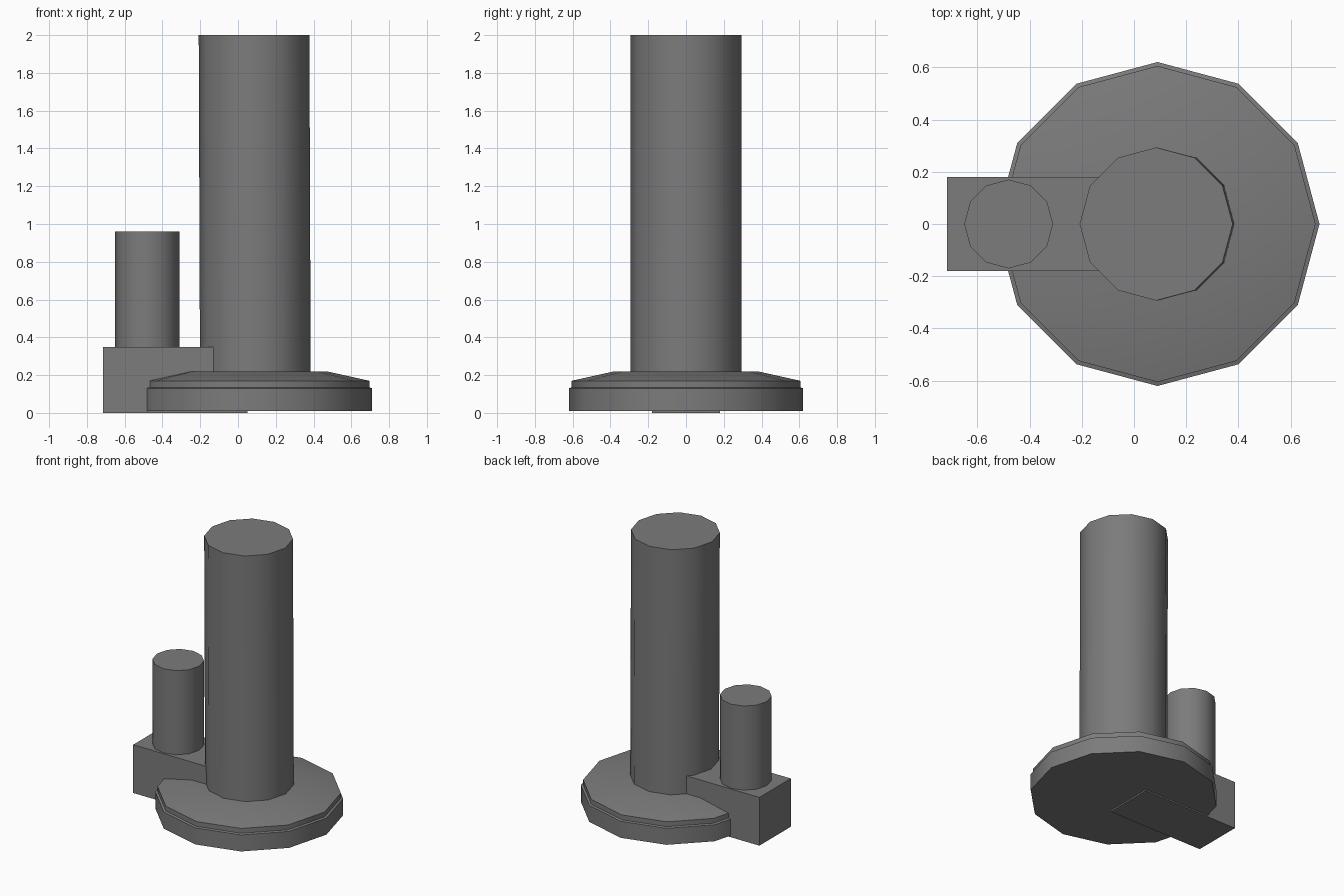
import bpy, bmesh, math

cube = bpy.data.objects.get("Cube")
if cube:
    bpy.data.objects.remove(cube, do_unlink=True)

SIDES = 12
grey = bpy.data.materials.new("mid_grey")
grey.use_nodes = True
colour = (0.2, 0.2, 0.2, 1.0)
grey.diffuse_color = colour
grey.node_tree.nodes["Principled BSDF"].inputs["Base Color"].default_value = colour


def finish(name, bm):
    """Turn a bmesh into a grey object, smooth around its sides."""
    bmesh.ops.recalc_face_normals(bm, faces=bm.faces)
    mesh = bpy.data.meshes.new(name)
    bm.to_mesh(mesh)
    bm.free()
    mesh.materials.append(grey)
    obj = bpy.data.objects.new(name, mesh)
    bpy.context.collection.objects.link(obj)
    bpy.ops.object.select_all(action='DESELECT')
    obj.select_set(True)
    bpy.context.view_layer.objects.active = obj
    bpy.ops.object.shade_smooth_by_angle(angle=math.radians(32))
    return obj


def lathe(name, profile):
    """Capped twelve-sided solid from (centre x, radius, z) rings."""
    bm = bmesh.new()
    rings = []
    for cx, r, z in profile:
        angles = [math.tau * i / SIDES for i in range(SIDES)]
        rings.append([bm.verts.new((cx + r * math.cos(a), r * math.sin(a), z))
                      for a in angles])
    for low, high in zip(rings, rings[1:]):
        for i in range(SIDES):
            j = (i + 1) % SIDES
            bm.faces.new((low[i], low[j], high[j], high[i]))
    bm.faces.new(rings[0][::-1])
    bm.faces.new(rings[-1])
    return finish(name, bm)


# Round foot: rim, narrow step, shallow slope and flat top
lathe("round_base", [(0.09, 0.62, 0.01), (0.09, 0.62, 0.13),
                     (0.09, 0.605, 0.135), (0.09, 0.605, 0.17),
                     (0.09, 0.38, 0.22)])

# Tall column, leaning very slightly
lathe("tall_column", [(0.092, 0.293, 0.15), (0.085, 0.293, 2.0)])

# Short column on the side block
lathe("short_column", [(-0.48, 0.17, 0.30), (-0.48, 0.17, 0.96)])

# Side block running into the tall column
bm = bmesh.new()
bmesh.ops.create_cube(bm, size=1.0)
x0, x1, half_y, top = -0.715, 0.05, 0.18, 0.35
for v in bm.verts:
    v.co = (x0 if v.co.x < 0 else x1,
            math.copysign(half_y, v.co.y),
            0.0 if v.co.z < 0 else top)
finish("side_block", bm)
